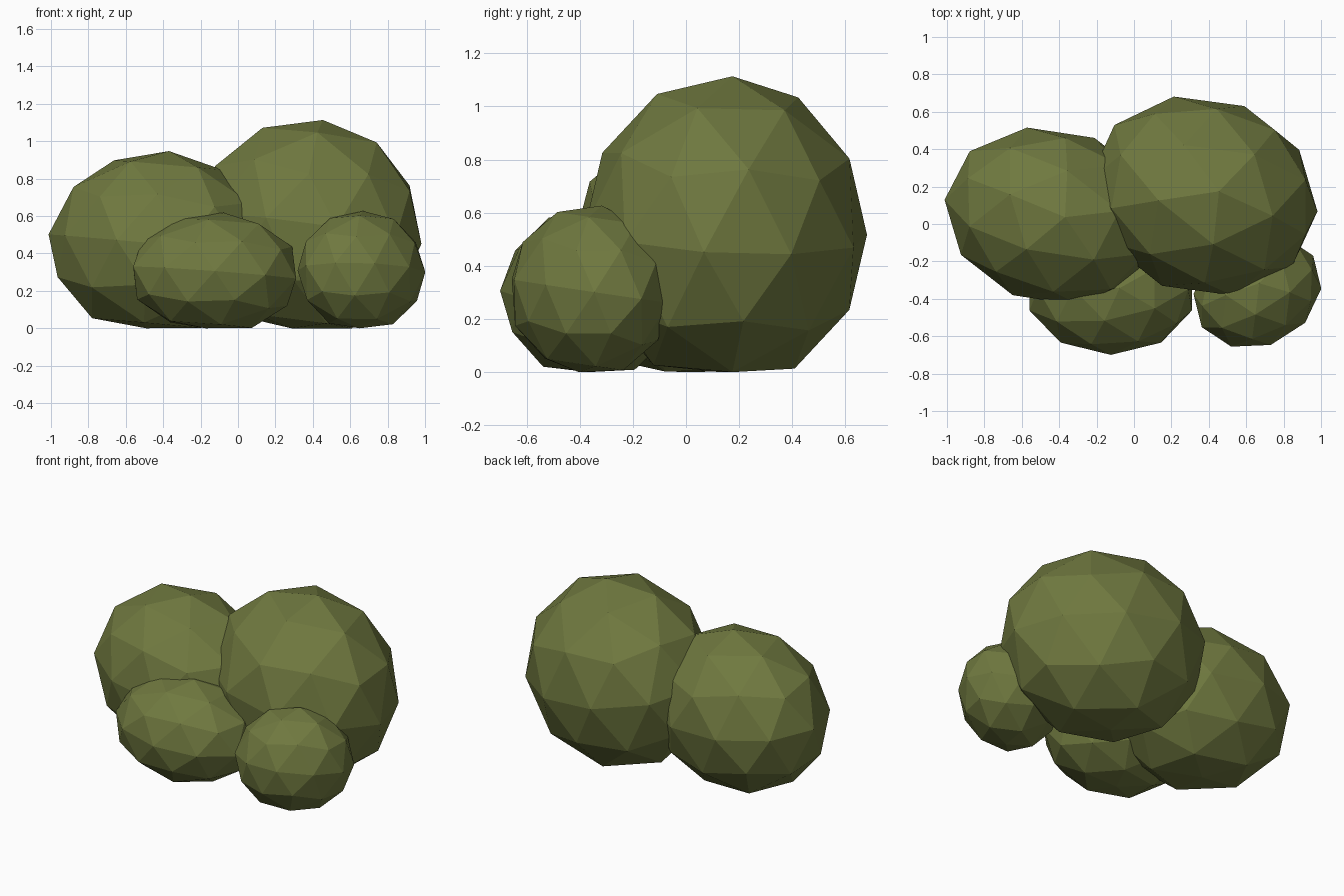
import bpy
from math import radians
from mathutils import Matrix, Vector

if "Cube" in bpy.data.objects:
    bpy.data.objects.remove(bpy.data.objects["Cube"])

leaf_green = bpy.data.materials.new("leaf_green")
leaf_green.diffuse_color = (0.16, 0.19, 0.05, 1)
leaf_green.use_nodes = True
leaf_green.node_tree.nodes["Principled BSDF"].inputs["Base Color"].default_value = leaf_green.diffuse_color


def leaf_clump(name, centre, radii, yaw, turn, lean_x, lean_y):
    """Faceted ball of leaves: facets turned and leaned towards +x and +y,
    stretched along an axis at angle yaw, flattened on the ground."""
    bpy.ops.mesh.primitive_ico_sphere_add(subdivisions=2, radius=1)
    ob = bpy.context.object
    ob.name = name
    rot = (Matrix.Rotation(radians(lean_x), 3, 'Y') @ Matrix.Rotation(radians(-lean_y), 3, 'X')
           @ Matrix.Rotation(radians(turn), 3, 'Z'))
    swing = Matrix.Rotation(radians(yaw), 3, 'Z')
    shape = swing @ Matrix.Diagonal(radii) @ swing.inverted() @ rot
    for v in ob.data.vertices:
        p = shape @ v.co + Vector(centre)
        p.z = max(p.z, 0)
        v.co = p
    ob.data.materials.append(leaf_green)
    bpy.ops.object.shade_flat()


# Two large clumps at the back, two small ones in front
leaf_clump("large_clump", (0.37, 0.15, 0.53), (0.625, 0.53, 0.59), -17, 48, 8, 3)
leaf_clump("left_clump", (-0.43, 0.04, 0.45), (0.595, 0.47, 0.50), -15, 11, 6, 0)
leaf_clump("front_clump", (-0.125, -0.355, 0.295), (0.46, 0.345, 0.325), 0, 36, 6, 2)
leaf_clump("small_clump", (0.66, -0.36, 0.305), (0.356, 0.295, 0.325), 28, 52, 1, 8)
